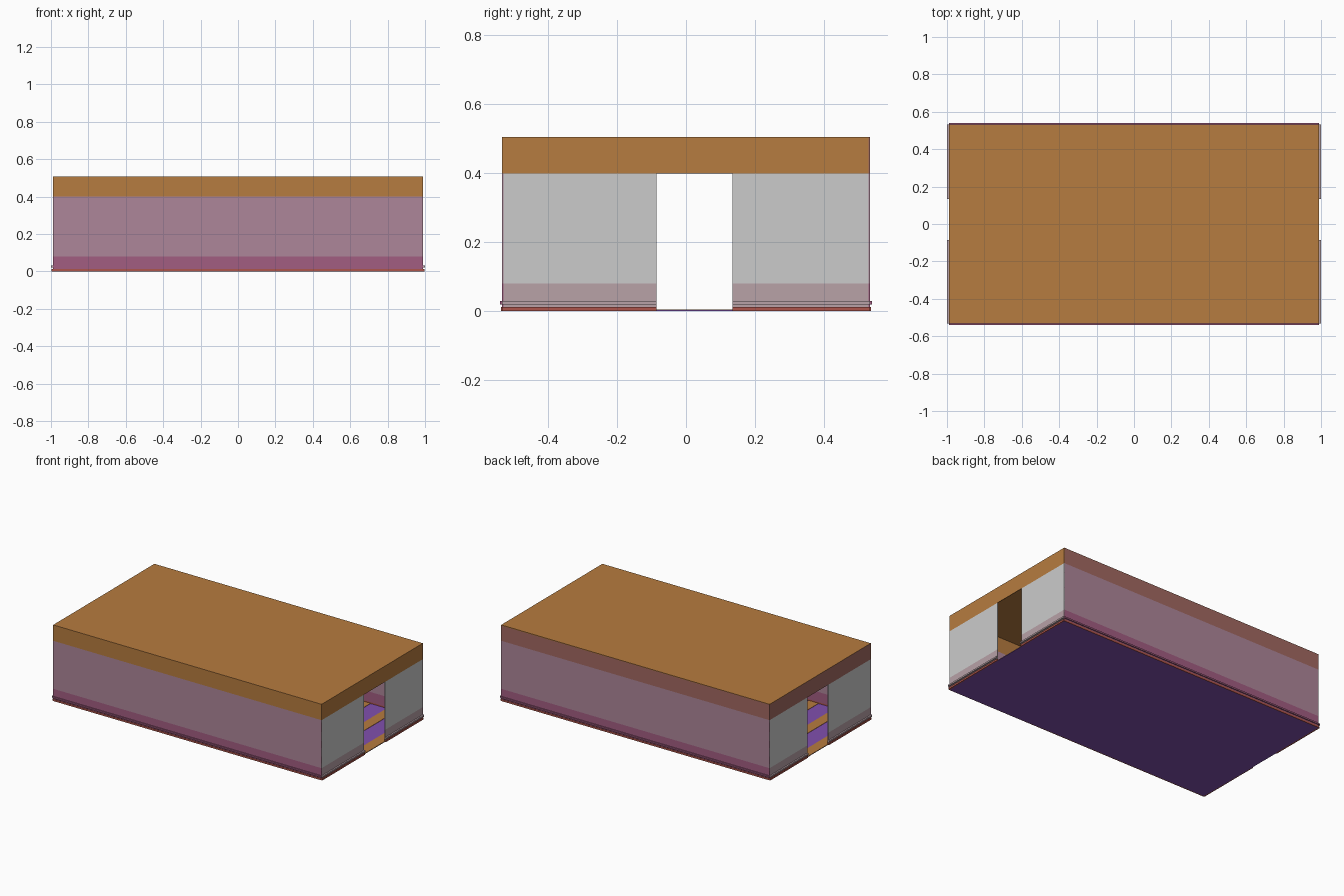
import bpy, bmesh

if "Cube" in bpy.data.objects:
    bpy.data.objects.remove(bpy.data.objects["Cube"])

X, Y, T = 0.99, 0.533, 0.004         # outer half sizes and wall thickness
DOOR = (-0.085, 0.135)               # doorway range in y, open at both ends
Z_LIP, Z_SKIRT, Z_WALL, Z_TOP = 0.03, 0.08, 0.40, 0.505


def mat(name, r, g, b):
    m = bpy.data.materials.new(name)
    m.diffuse_color = (r, g, b, 1)
    m.use_nodes = True
    m.node_tree.nodes["Principled BSDF"].inputs["Base Color"].default_value = m.diffuse_color
    return m


ORANGE = mat("orange", 0.47, 0.20, 0.05)
ROSE = mat("rose", 0.36, 0.14, 0.12)
PINK = mat("pink", 0.42, 0.24, 0.32)
PLUM = mat("plum", 0.36, 0.11, 0.22)
PALE = mat("pale_pink", 0.48, 0.36, 0.39)
RED = mat("red", 0.42, 0.09, 0.07)
PURPLE = mat("purple", 0.22, 0.08, 0.42)


def box(name, lo, hi, material=None):
    bm = bmesh.new()
    bmesh.ops.create_cube(bm, size=1)
    for v in bm.verts:
        v.co = [(lo[i] + hi[i]) / 2 + v.co[i] * (hi[i] - lo[i]) for i in range(3)]
    me = bpy.data.meshes.new(name)
    bm.to_mesh(me)
    bm.free()
    ob = bpy.data.objects.new(name, me)
    bpy.context.collection.objects.link(ob)
    if material:
        me.materials.append(material)
    return ob


def side_strip(name, s, z0, z1, material, out=0.0):
    """Strip along a long wall, s = -1 front, +1 back."""
    a, b = sorted((s * (Y - T), s * (Y + out)))
    return box(name, (-X, a, z0), (X, b, z1), material)


def end_strip(name, s, y0, y1, z0, z1, material, out=0.0):
    """Strip across an end wall, s = -1 left, +1 right."""
    a, b = sorted((s * (X - T), s * (X + out)))
    return box(name, (a, y0, z0), (b, y1, z1), material)


# long walls
for s, side in ((-1, "front"), (1, "back")):
    side_strip(side + "_base", s, 0, 0.012, RED, 0.003)
    side_strip(side + "_lip", s, 0.02, Z_LIP, PLUM, 0.007)
    side_strip(side + "_skirting", s, 0.012, Z_SKIRT, PLUM)
    side_strip(side + "_wall", s, Z_SKIRT, Z_WALL, PINK)
    side_strip(side + "_upper_band", s, Z_WALL, Z_TOP, ORANGE if s < 0 else ROSE)

# end walls, split by the doorway
for s, side in ((-1, "left"), (1, "right")):
    for n, (y0, y1) in enumerate(((-Y, DOOR[0]), (DOOR[1], Y))):
        tag = f"{side}_{('near', 'far')[n]}"
        end_strip(tag + "_base", s, y0, y1, 0, 0.012, RED, 0.006)
        end_strip(tag + "_lip", s, y0, y1, 0.02, Z_LIP, PALE, 0.01)
        end_strip(tag + "_skirting", s, y0, y1, 0.012, Z_SKIRT, PALE)
        end_strip(tag + "_wall", s, y0, y1, Z_SKIRT, Z_WALL, None)
    end_strip(side + "_upper_band", s, -Y, Y, Z_WALL, Z_TOP, ORANGE if s > 0 else ROSE)

# flat ceiling
box("ceiling", (-X, -Y, Z_TOP - T), (X, Y, Z_TOP + 0.001), ORANGE)

# floor with crosswise orange stripes
box("floor", (-X, -Y, 0), (X, Y, 0.003), PURPLE)
COUNT, WIDTH = 11, 0.07
for i in range(COUNT):
    x = -X + WIDTH / 2 + i * (2 * X - WIDTH) / (COUNT - 1)
    box(f"floor_stripe_{i}", (x - WIDTH / 2, -Y + T, 0.002), (x + WIDTH / 2, Y - T, 0.005), ORANGE)
